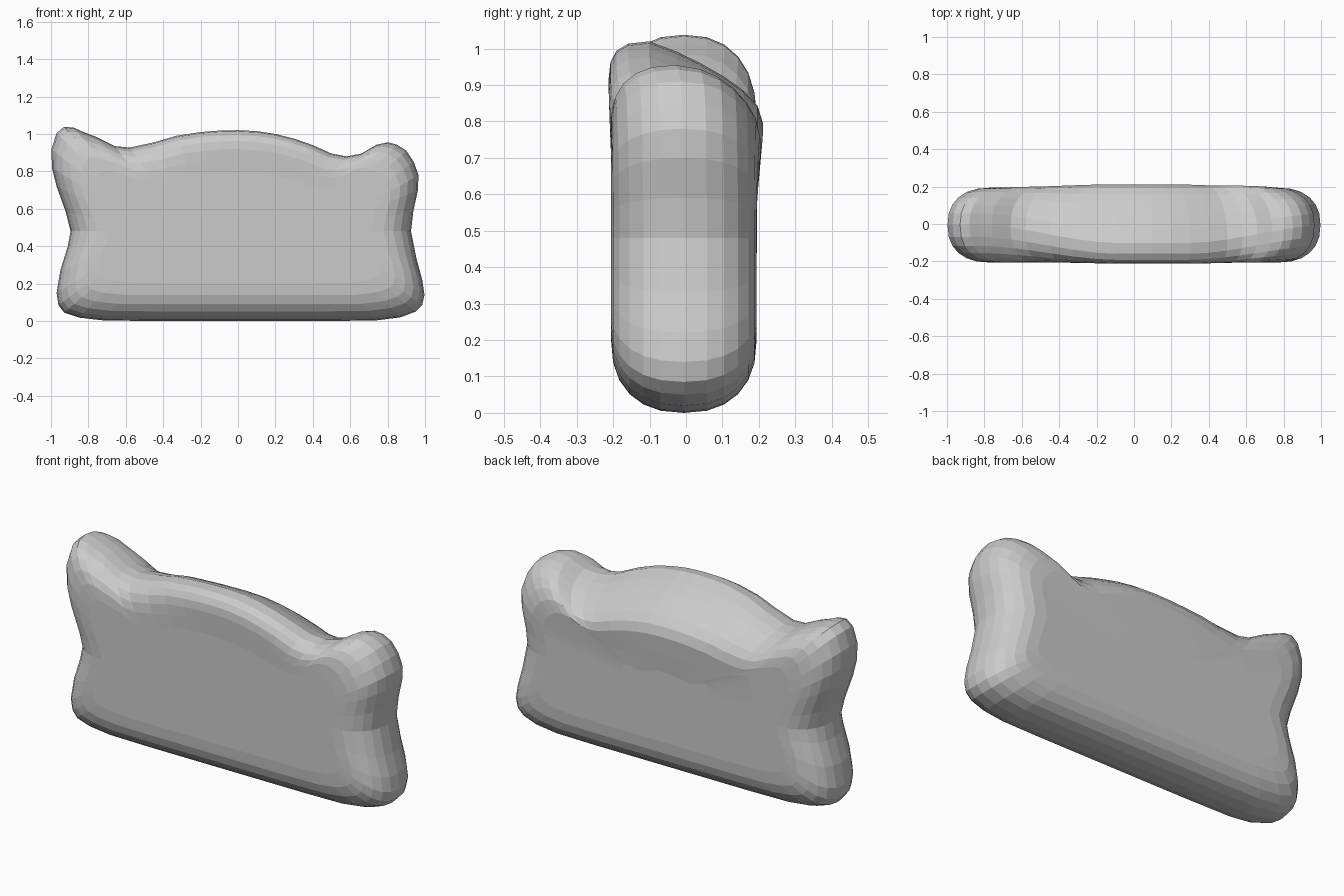
import bpy, bmesh, math

if "Cube" in bpy.data.objects:
    bpy.data.objects.remove(bpy.data.objects["Cube"])

# Front silhouette of the cushion-like slab (x, z), anticlockwise from bottom right
OUTLINE = [(.74, .003), (.87, .02), (.95, .05), (.985, .085), (.997, .14), (.985, .22),
           (.955, .33), (.925, .48), (.938, .59), (.962, .7), (.965, .78), (.94, .85),
           (.9, .91), (.85, .943), (.8, .955), (.74, .942), (.66, .895), (.58, .88),
           (.5, .895), (.4, .94), (.3, .975), (.2, 1.0), (.1, 1.015), (0, 1.02),
           (-.1, 1.018), (-.2, 1.01), (-.33, .99), (-.45, .955), (-.58, .927), (-.66, .935),
           (-.76, .985), (-.83, 1.012), (-.88, 1.034), (-.93, 1.038), (-.97, 1.005),
           (-.997, .92), (-.995, .82), (-.97, .72), (-.92, .58), (-.895, .48), (-.91, .4),
           (-.95, .27), (-.97, .15), (-.96, .085), (-.93, .045), (-.85, .018), (-.72, .003),
           (-.48, 0), (-.24, 0), (0, 0), (.25, 0), (.5, 0)]
CZ, HALF = .48, .2


def smooth(t):
    t = max(0, min(1, t))
    return t * t * (3 - 2 * t)


def place(x0, z0, a, scale):
    """Point on the surface: a = angle round the rim, scale = extra shrink on the flat faces."""
    c, s = max(0, math.cos(a)), math.sin(a)
    c, s = c ** .85, math.copysign(abs(s) ** .85, s)
    x = x0 * (.77 + .23 * c) * scale
    z = CZ + (z0 - CZ) * (.58 + .42 * c) * scale
    y = -.006 + HALF * s
    # middle of the top leans: crest to the front, slope falling and bulging to the back
    hump = smooth(1.25 - abs(x - .1) / .75)
    up = smooth((z - .55) / .25)
    y -= .095 * hump * up * c * c
    if s > 0:
        y += .018 * hump * up * s
        z -= .07 * hump * up * s * c
    return x, y, z


bm = bmesh.new()
N = 12
rings = [(-math.pi / 2, f) for f in (.35, .7)]
rings += [(-math.pi / 2 + math.pi * i / N, 1) for i in range(N + 1)]
rings += [(math.pi / 2, f) for f in (.7, .35)]
loops = [[bm.verts.new(place(x, z, a, f)) for x, z in OUTLINE] for a, f in rings]
n = len(OUTLINE)
for p, q in zip(loops, loops[1:]):
    for i in range(n):
        j = (i + 1) % n
        bm.faces.new((p[i], p[j], q[j], q[i]))
bm.faces.new(loops[0][::-1])
bm.faces.new(loops[-1])
bmesh.ops.recalc_face_normals(bm, faces=bm.faces)

mesh = bpy.data.meshes.new("cushion_back")
bm.to_mesh(mesh)
bm.free()
mat = bpy.data.materials.new("light grey")
mat.diffuse_color = (.6, .6, .6, 1)
mat.use_nodes = True
mat.node_tree.nodes["Principled BSDF"].inputs["Base Color"].default_value = mat.diffuse_color
mesh.materials.append(mat)
obj = bpy.data.objects.new("cushion_back", mesh)
bpy.context.collection.objects.link(obj)
